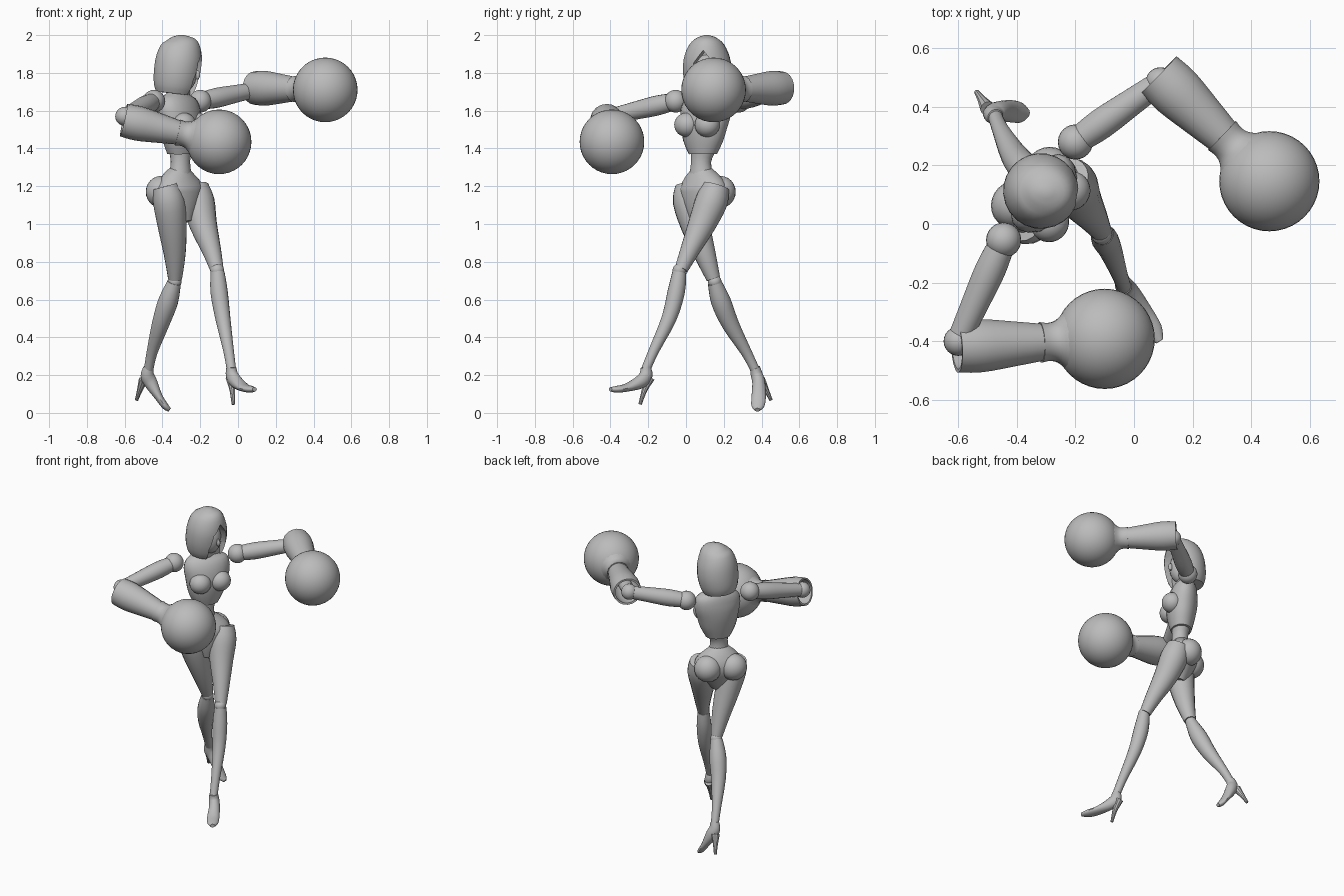
import bpy
import bmesh
from math import cos, sin, pi
from mathutils import Vector, Matrix

if "Cube" in bpy.data.objects:
    bpy.data.objects.remove(bpy.data.objects["Cube"])

grey = bpy.data.materials.new("plain grey")
grey.use_nodes = True
COLOUR = (0.5, 0.5, 0.5, 1)
grey.diffuse_color = COLOUR
grey.node_tree.nodes["Principled BSDF"].inputs["Base Color"].default_value = COLOUR

CHEST_SIDE = Vector((.56, .83, 0))
CHEST_FRONT = Vector((.83, -.56, 0))
HIP_SIDE = Vector((.71, .71, 0))
HIP_FRONT = Vector((.71, -.71, 0))
HEAD_SIDE = Vector((.17, .98, 0))
HEAD_FRONT = Vector((.98, -.17, 0))
UP = Vector((0, 0, 1))


def finish(name, bm, modifiers=()):
    """Turn a bmesh into a shaded object, applying any modifiers."""
    bmesh.ops.recalc_face_normals(bm, faces=bm.faces)
    mesh = bpy.data.meshes.new(name)
    bm.to_mesh(mesh)
    bm.free()
    mesh.materials.append(grey)
    ob = bpy.data.objects.new(name, mesh)
    bpy.context.collection.objects.link(ob)
    bpy.ops.object.select_all(action='DESELECT')
    ob.select_set(True)
    bpy.context.view_layer.objects.active = ob
    for kind, settings in modifiers:
        mod = ob.modifiers.new(kind.title(), kind)
        for key, value in settings.items():
            setattr(mod, key, value)
        bpy.ops.object.modifier_apply(modifier=mod.name)
    bpy.ops.object.shade_smooth_by_angle(angle=0.6)
    return ob


def refine(rings, steps):
    """Catmull-Rom interpolation between rings."""
    out = []
    for i in range(len(rings) - 1):
        p = [rings[max(0, min(len(rings) - 1, i + k))] for k in (-1, 0, 1, 2)]
        for s in range(steps):
            t = s / steps
            out.append([b + .5 * t * (c - a + t * (2*a - 5*b + 4*c - d + t * (3*(b - c) + d - a)))
                        for a, b, c, d in zip(*p)])
    return out + [list(rings[-1])]


def loft(name, rings, side=HIP_SIDE, steps=3, segments=18, caps=True, modifiers=()):
    """Skin elliptical rings (x, y, z, half width, half depth) along a path."""
    rings = refine(rings, steps)
    centres = [Vector(r[:3]) for r in rings]
    bm = bmesh.new()
    loops = []
    for i, ring in enumerate(rings):
        axis = (centres[min(i + 1, len(rings) - 1)] - centres[max(i - 1, 0)]).normalized()
        u = (side - axis * side.dot(axis)).normalized()
        v = axis.cross(u)
        loops.append([bm.verts.new(centres[i] + u * ring[3] * cos(a) + v * ring[4] * sin(a))
                      for a in (2 * pi * k / segments for k in range(segments))])
    for low, high in zip(loops, loops[1:]):
        for k in range(segments):
            n = (k + 1) % segments
            bm.faces.new((low[k], low[n], high[n], high[k]))
    if caps:
        bm.faces.new(loops[0])
        bm.faces.new(loops[-1])
    return finish(name, bm, modifiers)


def ball(name, centre, size, side=Vector((1, 0, 0)), segments=24):
    """Ellipsoid sized along side, front and up."""
    bm = bmesh.new()
    bmesh.ops.create_uvsphere(bm, u_segments=segments, v_segments=segments // 2, radius=1)
    turn = Matrix.Rotation(Vector((1, 0)).angle_signed(side.to_2d()) * -1, 4, 'Z')
    bmesh.ops.transform(bm, verts=bm.verts, matrix=Matrix.Translation(centre) @ turn
                        @ Matrix.Diagonal((*size, 1)))
    return finish(name, bm)


def limb(name, points, **options):
    """Round loft from (x, y, z, radius) points."""
    return loft(name, [(*p, p[3]) for p in points], **options)


# Torso
loft("ribcage", [(-.305, .09, 1.37, .08, .065), (-.305, .09, 1.44, .115, .083),
                 (-.305, .095, 1.52, .135, .095), (-.31, .105, 1.6, .15, .09),
                 (-.32, .11, 1.66, .13, .07), (-.32, .11, 1.7, .05, .045)], CHEST_SIDE)
loft("waist", [(-.305, .09, 1.4, .075, .06), (-.305, .08, 1.33, .055, .05),
               (-.305, .08, 1.24, .07, .06)], CHEST_SIDE)
chest = Vector((-.305, .095, 1.525)) + CHEST_FRONT * .065
for label, sign in (("left", 1), ("right", -1)):
    ball(label + "_bust", chest + CHEST_SIDE * .065 * sign, (.068, .065, .065), CHEST_SIDE)
loft("pelvis", [(-.305, .08, 1.29, .06, .052), (-.31, .085, 1.245, .115, .078),
                (-.31, .09, 1.18, .155, .1), (-.3, .08, 1.1, .115, .085),
                (-.29, .07, 1.01, .045, .05)], HIP_SIDE)
for label, sign in (("left", 1), ("right", -1)):
    ball(label + "_buttock", Vector((-.31, .085, 1.17)) - HIP_FRONT * .055 + HIP_SIDE * .08 * sign,
         (.085, .08, .085), HIP_SIDE)

# Head: hood hollowed by an arched cutter, with a recessed face
limb("neck", [(-.32, .11, 1.66, .05), (-.3, .11, 1.78, .045)], steps=1)
bm = bmesh.new()
arch = [(-.07, -.2), (-.085, -.02), (-.06, .08), (0, .15), (.06, .08), (.085, -.02), (.07, -.2)]
base = Vector((-.31, .11, 1.78))
near = [bm.verts.new(base + HEAD_FRONT * .045 + HEAD_SIDE * a * .8 + UP * b * .9) for a, b in arch]
far = [bm.verts.new(base + HEAD_FRONT * .3 + HEAD_SIDE * a + UP * b) for a, b in arch]
for i in range(len(arch)):
    j = (i + 1) % len(arch)
    bm.faces.new((near[i], near[j], far[j], far[i]))
bm.faces.new(near)
bm.faces.new(far)
cutter = finish("hood_cutter", bm)
cutter.hide_render = True
loft("hood", [(-.335, .115, 1.69, .1, .1), (-.33, .115, 1.73, .118, .117),
              (-.32, .113, 1.8, .129, .126), (-.31, .11, 1.88, .122, .123),
              (-.3, .11, 1.95, .092, .1), (-.3, .11, 1.985, .053, .062),
              (-.3, .11, 2.0, .012, .015)], HEAD_SIDE, segments=24,
     modifiers=[("BOOLEAN", {"operation": 'DIFFERENCE', "object": cutter, "solver": 'EXACT'})])
bpy.data.objects.remove(cutter)
ball("face", Vector((-.285, .107, 1.8)), (.068, .068, .1), HEAD_SIDE)
ball("nose", Vector((-.216, .095, 1.79)), (.011, .016, .025), HEAD_SIDE, 12)

# Arms with boxing gloves: shoulder, elbow, sleeve start, glove centre
ARMS = {
    "left": ((-.2, .28, 1.65), (.09, .485, 1.71), (.085, .51, 1.72), (.462, .146, 1.71)),
    "right": ((-.445, -.055, 1.65), (-.6, -.4, 1.57), (-.605, -.42, 1.55), (-.1, -.392, 1.435)),
}
for label, joints in ARMS.items():
    shoulder, elbow, cuff, glove = map(Vector, joints)
    ball(label + "_shoulder", shoulder, (.06, .06, .06))
    ball(label + "_elbow", elbow, (.05, .05, .05))
    limb(label + "_upper_arm", [(*shoulder.lerp(elbow, t), r) for t, r in
                                ((.05, .046), (.3, .053), (.65, .047), (1, .04))], side=UP)
    axis = (glove - cuff).normalized()
    wrist = glove - axis * .19
    limb(label + "_forearm", [(*elbow, .04), (*wrist, .045)], side=UP, steps=1)
    limb(label + "_sleeve", [(*cuff.lerp(wrist, t), r) for t, r in
                             ((0, .088), (.25, .092), (.6, .078), (1, .06))],
         side=UP, caps=False, modifiers=[("SOLIDIFY", {"thickness": .012, "offset": -1})])
    limb(label + "_glove_cuff", [(*(glove - axis * d), r) for d, r in
                                 ((.225, .07), (.195, .066), (.165, .074), (.13, .105), (.09, .143))],
         side=UP)
    ball(label + "_glove", glove, (.171, .171, .171), segments=40)

# Legs: thigh rings, knee and calf rings
LEGS = {
    "left": ([(-.225, .16, 1.2, .07), (-.21, .135, 1.12, .086), (-.185, .085, 1.0, .074),
              (-.14, .02, .86, .051), (-.112, -.025, .76, .036)],
             (-.11, -.035, .755),
             [(-.108, -.035, .745, .037), (-.1, -.052, .64, .046), (-.08, -.09, .5, .04),
              (-.05, -.17, .33, .028), (-.035, -.213, .23, .025)]),
    "right": ([(-.385, .01, 1.2, .068), (-.365, .015, 1.12, .085), (-.348, .05, .99, .077),
               (-.335, .1, .84, .058), (-.333, .145, .71, .037)],
              (-.335, .152, .695),
              [(-.338, .152, .69, .037), (-.37, .185, .59, .053), (-.41, .235, .47, .046),
               (-.455, .32, .32, .029), (-.473, .365, .23, .025)]),
}
for label, (thigh, knee, calf) in LEGS.items():
    limb(label + "_thigh", thigh)
    ball(label + "_knee", Vector(knee), (.036, .036, .036))
    limb(label + "_calf", calf)

# High-heeled feet
FEET = {
    "left": ([(-.035, -.213, .24, .027, .027), (-.032, -.212, .2, .032, .036),
              (-.01, -.24, .165, .034, .036), (.03, -.31, .135, .038, .022),
              (.065, -.365, .125, .034, .018), (.088, -.4, .125, .014, .011)],
             [(-.04, -.19, .185, .026), (-.03, -.22, .12, .015), (-.025, -.243, .045, .009)],
             Vector((.87, .5, 0))),
    "right": ([(-.473, .365, .24, .027, .027), (-.48, .375, .2, .032, .036),
               (-.462, .385, .16, .034, .036), (-.42, .385, .085, .038, .022),
               (-.385, .38, .035, .034, .018), (-.362, .378, .016, .014, .011)],
              [(-.5, .395, .175, .026), (-.52, .425, .12, .015), (-.537, .45, .068, .009)],
              Vector((0, 1, 0))),
}
for label, (foot, heel, side) in FEET.items():
    loft(label + "_foot", foot, side)
    limb(label + "_heel", heel, segments=10)
